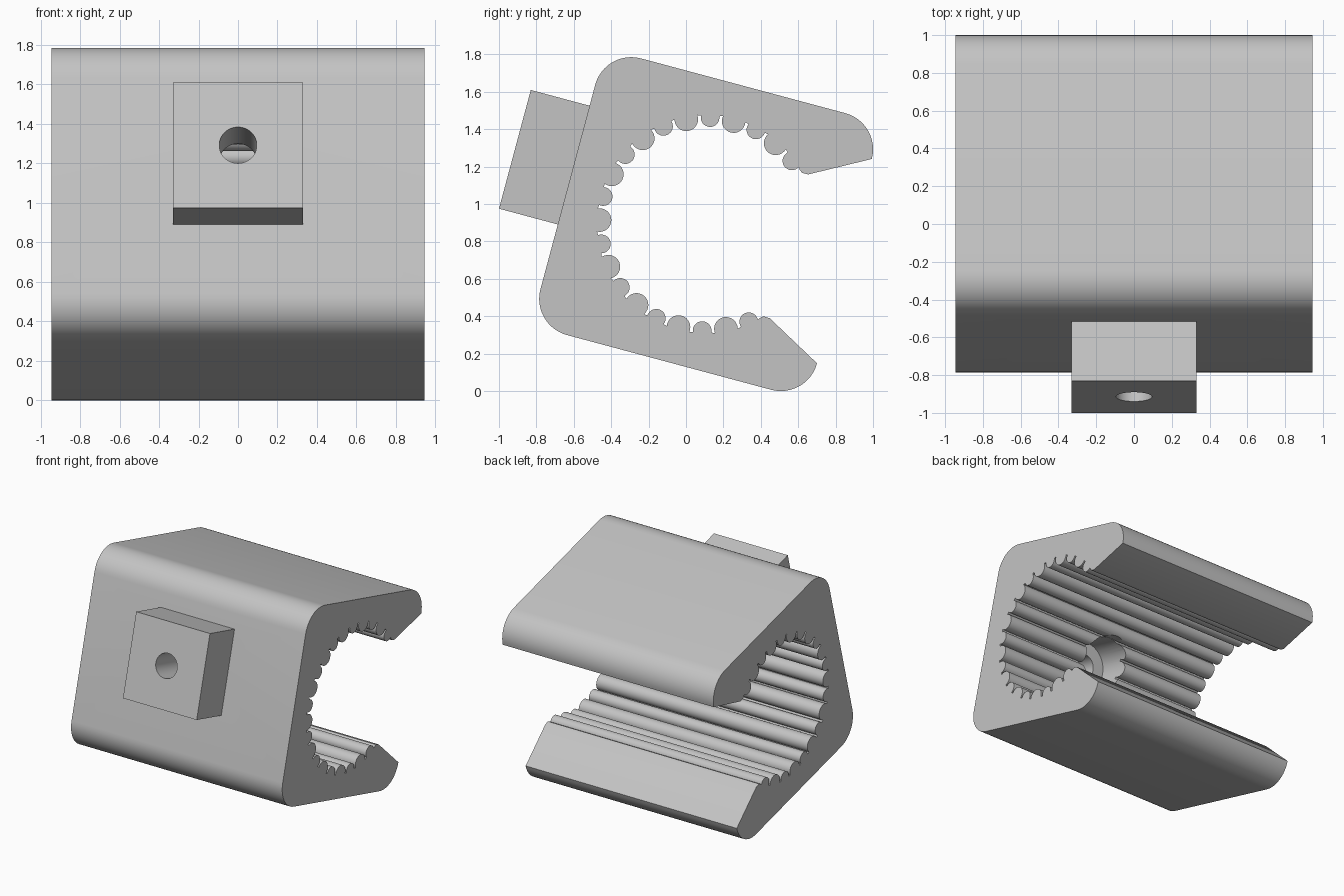
import bpy, bmesh
from math import sin, cos, radians, pi
from mathutils import Matrix, Vector

cube = bpy.data.objects.get("Cube")
if cube:
    bpy.data.objects.remove(cube, do_unlink=True)

grey = bpy.data.materials.new("plain grey")
grey.use_nodes = True
colour = (0.55, 0.55, 0.55, 1)
grey.diffuse_color = colour
grey.node_tree.nodes["Principled BSDF"].inputs["Base Color"].default_value = colour

# Clamp frame: u runs along the jaws, v across them, tilted about the x axis
TILT = Matrix.Translation((0, 0.1075, 0.8925)) @ Matrix.Rotation(radians(-15), 4, 'X')
CORNER, ROUND = 0.5655, 0.2
OUTER = CORNER + ROUND
HOLE_V = 0.1215


def finish(name, bm):
    bmesh.ops.recalc_face_normals(bm, faces=bm.faces)
    mesh = bpy.data.meshes.new(name)
    bm.to_mesh(mesh)
    bm.free()
    mesh.materials.append(grey)
    obj = bpy.data.objects.new(name, mesh)
    bpy.context.collection.objects.link(obj)
    return obj


def extrude_profile(name, profile, half_width):
    bm = bmesh.new()
    face = bm.faces.new([bm.verts.new(TILT @ Vector((-half_width, u, v))) for u, v in profile])
    moved = bmesh.ops.extrude_face_region(bm, geom=[face], use_keep_orig=True)["geom"]
    verts = [g for g in moved if isinstance(g, bmesh.types.BMVert)]
    bmesh.ops.translate(bm, verts=verts, vec=(2 * half_width, 0, 0))
    return finish(name, bm)


def drill(obj, radius, u0, u1):
    bm = bmesh.new()
    place = TILT @ Matrix.Translation((0, (u0 + u1) / 2, HOLE_V)) @ Matrix.Rotation(pi / 2, 4, 'X')
    bmesh.ops.create_cone(bm, cap_ends=True, segments=48, radius1=radius, radius2=radius,
                          depth=u1 - u0, matrix=place)
    cutter = finish("hole_cutter", bm)
    cutter.hide_render = True
    mod = obj.modifiers.new("hole", 'BOOLEAN')
    mod.operation, mod.solver, mod.object = 'DIFFERENCE', 'EXACT', cutter
    bpy.ops.object.select_all(action='DESELECT')
    obj.select_set(True)
    bpy.context.view_layer.objects.active = obj
    bpy.ops.object.modifier_apply(modifier=mod.name)
    bpy.data.objects.remove(cutter, do_unlink=True)
    bpy.ops.object.shade_smooth_by_angle(angle=radians(30))


# Upper half of the section: gripping ridges, alternately small and large
half = []
for k in range(11):
    a = pi - k * pi / 14
    d, t = Vector((cos(a), sin(a))), Vector((-sin(a), cos(a)))
    radius = 0.063 if k % 2 else 0.05
    for i in range(0 if k else 8, 17):
        p = radians(100 * (1 - i / 8))
        half.append(tuple(d * (0.57 - radius * cos(p)) + t * radius * sin(p)))

# Flared jaw mouth, then the rounded jaw tip and back corner
half += [(0.408, 0.41), (0.4245, 0.397), (0.459, 0.398)]
for side, start in ((1, 0), (-1, 90)):
    for i in range(13):
        a = radians(start + 7.5 * i)
        half.append((side * CORNER + ROUND * cos(a), CORNER + ROUND * sin(a)))

# Lower half mirrors the upper one
section = half + [(u, -v) for u, v in reversed(half[1:])]
body = extrude_profile("clamp_body", section, 0.945)
drill(body, 0.19, -1.0, -0.2)

# Square mounting block with a narrower bore
block = extrude_profile("mounting_block",
                        [(-1.091, -0.207), (-OUTER, -0.207), (-OUTER, 0.45), (-1.091, 0.45)], 0.33)
drill(block, 0.095, -1.3, -0.6)
